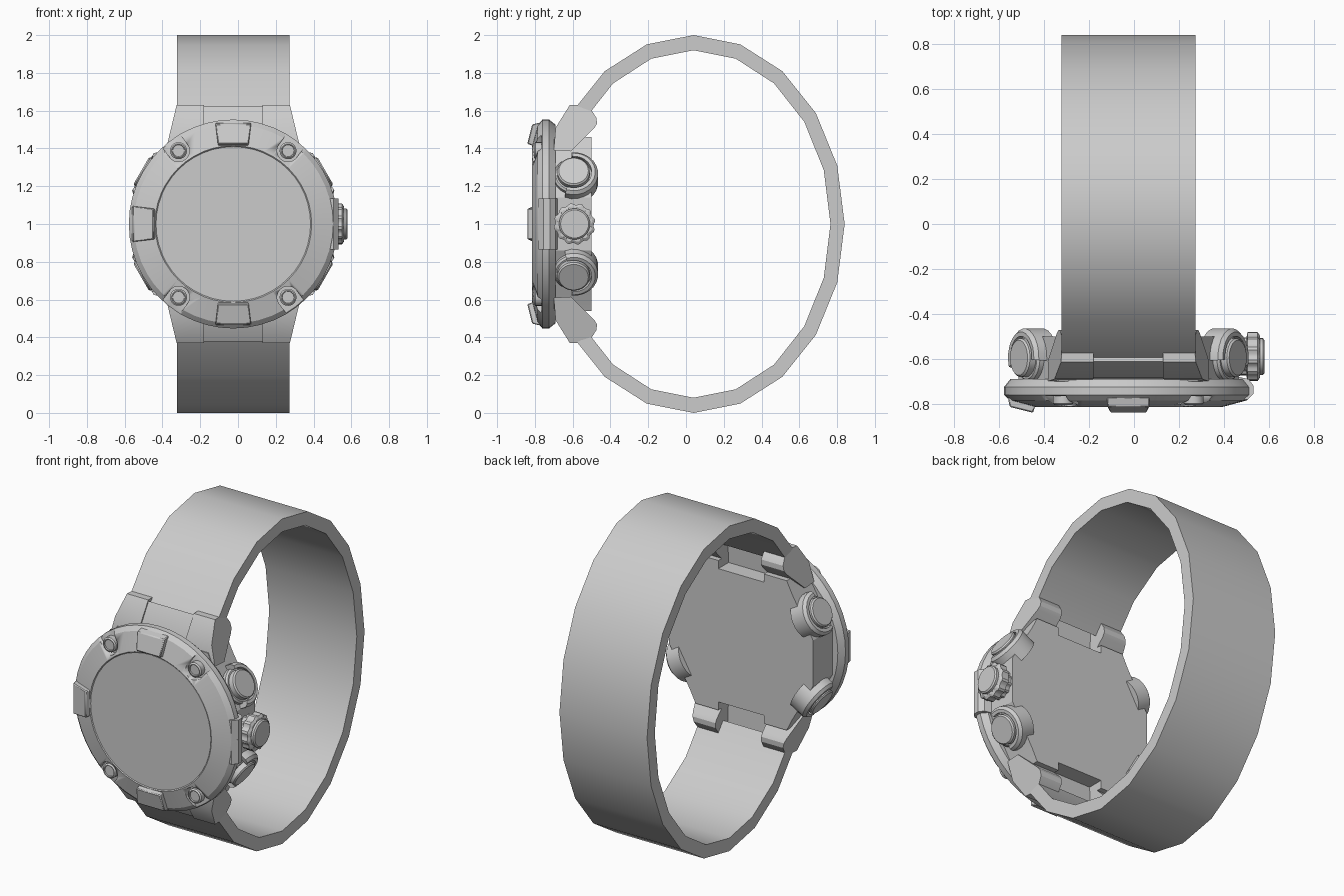
import bpy, bmesh, math
from mathutils import Vector, Matrix

if "Cube" in bpy.data.objects:
    bpy.data.objects.remove(bpy.data.objects["Cube"])

CX, CZ = -0.025, 1.0          # centre of the dial
YAX = Vector((0, -1, 0))


def P(x, y, z):
    return Vector((CX + x, y, CZ + z))


def finish(name, bm, angle=28):
    bmesh.ops.recalc_face_normals(bm, faces=bm.faces)
    me = bpy.data.meshes.new(name)
    bm.to_mesh(me)
    bm.free()
    ob = bpy.data.objects.new(name, me)
    bpy.context.collection.objects.link(ob)
    bpy.ops.object.select_all(action='DESELECT')
    ob.select_set(True)
    bpy.context.view_layer.objects.active = ob
    bpy.ops.object.shade_smooth_by_angle(angle=math.radians(angle))
    return ob


def bevel(ob, width, segments=1):
    m = ob.modifiers.new("bevel", 'BEVEL')
    m.width, m.segments, m.limit_method = width, segments, 'ANGLE'
    m.angle_limit = math.radians(35)
    return ob


def loft(name, loops, angle=28):
    """Solid through matching closed loops, capped at both ends."""
    bm = bmesh.new()
    rows = [[bm.verts.new(p) for p in l] for l in loops]
    n = len(rows[0])
    for a, b in zip(rows, rows[1:]):
        for i in range(n):
            j = (i + 1) % n
            bm.faces.new((a[i], a[j], b[j], b[i]))
    bm.faces.new(rows[0])
    bm.faces.new(rows[-1])
    return finish(name, bm, angle)


def turned(name, origin, axis, profile, n=32, ripple=0.0):
    """Solid of revolution from (radius, distance) pairs along an axis."""
    axis = Vector(axis).normalized()
    v = Vector((0, 1, 0)) if abs(axis.y) < 0.5 else Vector((0, 0, 1))
    u = axis.cross(v)
    loops = []
    for r, d in profile:
        loop = []
        for i in range(n):
            t = 2 * math.pi * i / n
            k = r - (ripple if i % 4 < 2 else 0)
            loop.append(origin + axis * d + (u * math.cos(t) + v * math.sin(t)) * k)
        loops.append(loop)
    return loft(name, loops)


# strap: 20-sided oval, open where the case sits
loops = []
for i in range(-3, 14):
    s, c = math.sin(math.radians(18 * i)), math.cos(math.radians(18 * i))
    o = (0.04 + 0.8 * s, c)
    q = (0.04 + 0.725 * s, 0.92 * c)
    loops.append([P(-0.298, *o), P(0.298, *o), P(0.298, *q), P(-0.298, *q)])
loft("strap", loops)

# case body with flats for the buttons and a slot at each strap end
quarter = [(0.49, 0.14), (0.345, 0.39), (0.31, 0.46), (0.155, 0.46), (0.155, 0.41)]
outline = quarter + [(-x, z) for x, z in quarter[::-1]]
outline += [(-x, -z) for x, z in quarter] + [(x, -z) for x, z in quarter[::-1]]
loft("case_body", [[P(x, y, z) for x, z in outline] for y in (-0.70, -0.50)])

# lugs and the bridge between them, top and bottom
lug = [(-0.70, 0.39), (-0.69, 0.51), (-0.615, 0.63), (-0.54, 0.63), (-0.50, 0.602),
       (-0.473, 0.56), (-0.472, 0.53), (-0.485, 0.508), (-0.61, 0.385)]
bridge = [(-0.70, 0.39), (-0.685, 0.50), (-0.612, 0.622), (-0.59, 0.60), (-0.60, 0.40)]
for sz, end in ((1, "top"), (-1, "bottom")):
    for sx, side in ((1, "right"), (-1, "left")):
        loft(f"lug_{end}_{side}",
             [[P(sx * 0.155, y, sz * z) for y, z in lug],
              [P(sx * (0.30 + 0.24 * (0.63 - z) - 0.1 * max(0, y + 0.6)), y, sz * z)
               for y, z in lug]])
    loft(f"strap_bridge_{end}",
         [[P(x, y, sz * z) for y, z in bridge] for x in (-0.158, 0.158)])

# bezel
bezel = turned("bezel", P(0, 0, 0), YAX,
               [(0.525, 0.69), (0.553, 0.725), (0.553, 0.76), (0.527, 0.785),
                (0.415, 0.815), (0.408, 0.808)], 48)
turned("display", P(0, 0, 0), YAX, [(0.409, 0.78), (0.409, 0.812)], 48)

# four screws in pockets that open outward
for sx in (1, -1):
    for sz in (1, -1):
        c = P(sx * 0.29, 0, sz * 0.388)
        out = Vector((sx * 0.6, 0, sz * 0.8))
        side = Vector((-out.z, 0, out.x))
        shape = [c + side * 0.058 + out * 0.15]
        for k in range(13):
            t = math.pi * k / 12
            shape.append(c + (side * math.cos(t) - out * math.sin(t)) * 0.058)
        shape.append(c - side * 0.058 + out * 0.15)
        cutter = loft("pocket_cutter", [[p + YAX * d for p in shape] for d in (0.765, 0.9)])
        cutter.hide_render = True
        cutter.hide_set(True)
        m = bezel.modifiers.new("pocket", 'BOOLEAN')
        m.object, m.operation, m.solver = cutter, 'DIFFERENCE', 'EXACT'
        turned("screw", c, YAX, [(0.045, 0.74), (0.045, 0.798), (0.037, 0.805),
                                 (0.033, 0.805), (0.031, 0.798)], 20)

# raised bezel tabs at top, bottom and left
tab = [(0.408, 0.79), (0.424, 0.84), (0.528, 0.814), (0.537, 0.77)]
for ang, nm in ((90, "top"), (270, "bottom"), (180, "left")):
    a = math.radians(ang)
    r, t = Vector((math.cos(a), 0, math.sin(a))), Vector((-math.sin(a), 0, math.cos(a)))
    ob = loft(f"bezel_tab_{nm}",
              [[P(0, 0, 0) + r * q + YAX * d + t * (s * (0.08 + 0.12 * (q - 0.41)))
                for q, d in tab] for s in (-1, 1)])
    bevel(ob, 0.005)

# thickened bezel edge above the crown
guard = [(0.49, 0.68), (0.535, 0.69), (0.557, 0.72), (0.557, 0.755), (0.53, 0.782), (0.49, 0.782)]
loft("bezel_crown_guard", [[P(x, -d, z) for x, d in guard] for z in (-0.135, 0.135)])

# crown
turned("crown", P(0, -0.59, 0), (1, 0, 0),
       [(0.085, 0.47), (0.085, 0.525), (0.11, 0.53), (0.11, 0.575), (0.095, 0.585)],
       48, ripple=0.008)
turned("crown_cap", P(0, -0.59, 0), (1, 0, 0), [(0.082, 0.57), (0.082, 0.598), (0.074, 0.605)])

# four push buttons, each with a curved guard behind it
for sx, side in ((1, "right"), (-1, "left")):
    for sz, end in ((1, "upper"), (-1, "lower")):
        d = Vector((sx * math.cos(math.pi / 6), 0, sz * 0.5))
        u = Vector((-sx * 0.5, 0, sz * math.cos(math.pi / 6)))
        c = P(0, -0.595, 0)
        turned(f"button_base_{end}_{side}", c, d, [(0.105, 0.44), (0.105, 0.515), (0.095, 0.525)])
        turned(f"button_{end}_{side}", c, d, [(0.086, 0.50), (0.086, 0.555), (0.078, 0.563)])
        arc = []
        for k in range(15):
            t = math.radians(-5 + 205 * k / 14)
            w = u * math.cos(t) + Vector((0, 1, 0)) * math.sin(t)
            arc.append([c + w * r + d * h for r, h in
                        ((0.096, 0.44), (0.096, 0.552), (0.115, 0.552), (0.13, 0.535), (0.13, 0.44))])
        loft(f"button_guard_{end}_{side}", arc)
